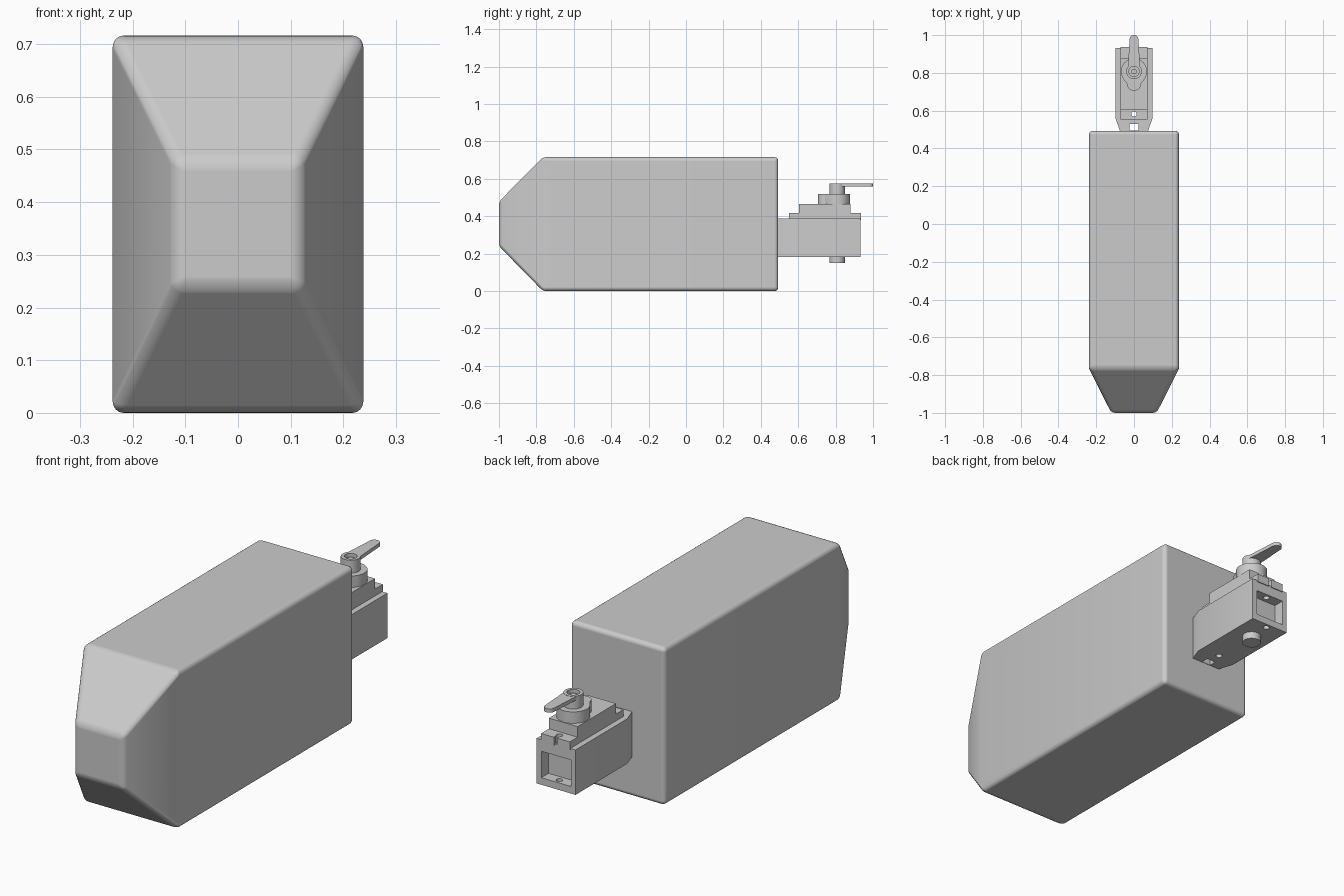
import bpy
import bmesh
import math
from mathutils import Vector

if "Cube" in bpy.data.objects:
    bpy.data.objects.remove(bpy.data.objects["Cube"], do_unlink=True)

GREY = (0.6, 0.6, 0.6, 1)
grey = bpy.data.materials.new("plain grey")
grey.use_nodes = True
grey.diffuse_color = GREY
grey.node_tree.nodes["Principled BSDF"].inputs["Base Color"].default_value = GREY

AXIS_Y = 0.808  # output shaft position


def finish(name, bm):
    bmesh.ops.recalc_face_normals(bm, faces=bm.faces)
    mesh = bpy.data.meshes.new(name)
    bm.to_mesh(mesh)
    bm.free()
    mesh.materials.append(grey)
    obj = bpy.data.objects.new(name, mesh)
    bpy.context.collection.objects.link(obj)
    return obj


def prism(name, outline, z0, z1):
    """Extrude an x-y outline from z0 up to z1."""
    bm = bmesh.new()
    face = bm.faces.new([bm.verts.new((x, y, z0)) for x, y in outline])
    top = bmesh.ops.extrude_face_region(bm, geom=[face])["geom"]
    verts = [v for v in top if isinstance(v, bmesh.types.BMVert)]
    bmesh.ops.translate(bm, verts=verts, vec=Vector((0, 0, z1 - z0)))
    return finish(name, bm)


def box(name, half, y0, y1, z0, z1):
    return prism(name, [(-half, y0), (half, y0), (half, y1), (-half, y1)], z0, z1)


def arc(y, r, start, end, n):
    angles = [math.radians(start + (end - start) * i / n) for i in range(n + 1)]
    return [(r * math.cos(a), y + r * math.sin(a)) for a in angles]


def disc(name, y, r, z0, z1):
    return prism(name, arc(y, r, 0, 360, 32)[:-1], z0, z1)


def bake(obj):
    deps = bpy.context.evaluated_depsgraph_get()
    obj.data = bpy.data.meshes.new_from_object(obj.evaluated_get(deps))
    obj.modifiers.clear()


def cut(obj, cutter):
    cutter.hide_render = True
    mod = obj.modifiers.new("cut", "BOOLEAN")
    mod.object = cutter
    mod.operation = "DIFFERENCE"
    mod.solver = "EXACT"
    bake(obj)
    bpy.data.objects.remove(cutter, do_unlink=True)


def smooth(obj, angle=30):
    bpy.ops.object.select_all(action="DESELECT")
    obj.select_set(True)
    bpy.context.view_layer.objects.active = obj
    bpy.ops.object.shade_smooth_by_angle(angle=math.radians(angle))


# Main body: box with a tapered nose, softened edges
bm = bmesh.new()
rings = []
for y, w, z0, z1 in ((-1, 0.12, 0.24, 0.478), (-0.765, 0.238, 0, 0.716), (0.493, 0.238, 0, 0.716)):
    rings.append([bm.verts.new(p) for p in ((-w, y, z0), (w, y, z0), (w, y, z1), (-w, y, z1))])
for a, b in zip(rings, rings[1:]):
    for i in range(4):
        j = (i + 1) % 4
        bm.faces.new((a[i], a[j], b[j], b[i]))
bm.faces.new(rings[0])
bm.faces.new(rings[-1])
body = finish("body", bm)
bevel = body.modifiers.new("soft edges", "BEVEL")
bevel.width = 0.02
bevel.segments = 4
bevel.limit_method = "ANGLE"
bevel.harden_normals = True
for poly in body.data.polygons:
    poly.use_smooth = True
bake(body)

# Motor housing: narrows toward the body, open window at the back
housing = prism("motor_housing", [(-0.07, 0.48), (0.07, 0.48), (0.098, 0.56), (0.098, 0.932),
                                  (-0.098, 0.932), (-0.098, 0.56)], 0.183, 0.387)
cut(housing, box("window_cutter", 0.074, 0.88, 1.0, 0.215, 0.335))
cut(housing, box("slot_cutter", 0.023, 0.495, 0.53, 0.1, 0.5))

# Mounting flange on the housing
flange = box("mounting_flange", 0.072, 0.552, 0.936, 0.38, 0.418)
cut(flange, box("flange_slot_cutter", 0.008, 0.9, 1.0, 0.3, 0.5))

# Screw holes through flange and housing
for part in (flange, housing):
    for y in (0.583, 0.908):
        cut(part, disc("hole_cutter", y, 0.014, 0.1, 0.5))
    smooth(part)

# Stepped gear case
box("gear_case", 0.072, 0.605, 0.88, 0.41, 0.466)

# Gear hub with a small lobe toward the body
hub = prism("gear_hub", arc(AXIS_Y, 0.069, -35, 215, 28) + arc(0.742, 0.037, 180, 360, 14), 0.46, 0.518)
smooth(hub)

# Output shaft with a recessed screw socket
shaft = disc("output_shaft", AXIS_Y, 0.041, 0.51, 0.576)
cut(shaft, disc("socket_cutter", AXIS_Y, 0.027, 0.558, 0.7))
smooth(shaft)
smooth(disc("shaft_screw", AXIS_Y, 0.014, 0.55, 0.566))

# Control arm
arm = prism("control_arm", [(-0.034, AXIS_Y), (0.034, AXIS_Y)] + arc(0.978, 0.023, 0, 180, 14), 0.558, 0.575)
cut(arm, disc("arm_cutter", AXIS_Y, 0.035, 0.5, 0.7))
smooth(arm)

# Lower pivot
smooth(disc("lower_pivot", AXIS_Y, 0.041, 0.15, 0.19))
